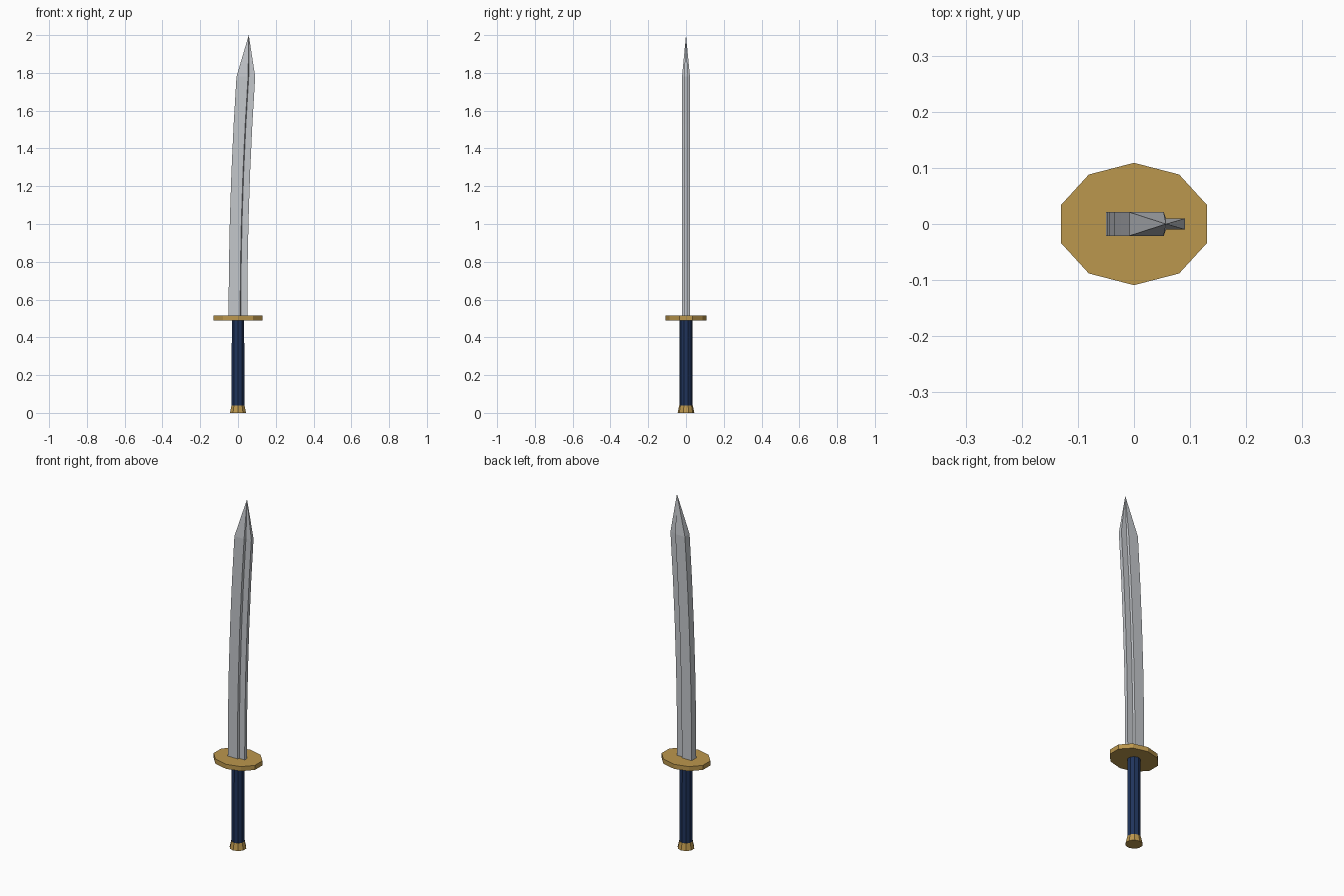
import bpy, bmesh, math

if "Cube" in bpy.data.objects:
    bpy.data.objects.remove(bpy.data.objects["Cube"])


def material(name, rgb):
    m = bpy.data.materials.new(name)
    m.diffuse_color = (*rgb, 1)
    m.use_nodes = True
    m.node_tree.nodes["Principled BSDF"].inputs["Base Color"].default_value = m.diffuse_color
    return m


gold = material("gold", (0.50, 0.31, 0.075))
navy = material("navy wrap", (0.014, 0.034, 0.105))
steel = material("steel", (0.55, 0.57, 0.60))


def loft(name, rings, mat, tip=None):
    """Skin a stack of equal-length rings, capped flat or brought to a point."""
    bm = bmesh.new()
    loops = [[bm.verts.new(p) for p in ring] for ring in rings]
    n = len(loops[0])
    for a, b in zip(loops, loops[1:]):
        for i in range(n):
            j = (i + 1) % n
            bm.faces.new((a[i], a[j], b[j], b[i]))
    bm.faces.new(loops[0][::-1])
    if tip:
        t = bm.verts.new(tip)
        for i in range(n):
            bm.faces.new((loops[-1][i], loops[-1][(i + 1) % n], t))
    else:
        bm.faces.new(loops[-1])
    bmesh.ops.recalc_face_normals(bm, faces=bm.faces[:])
    me = bpy.data.meshes.new(name)
    bm.to_mesh(me)
    bm.free()
    me.materials.append(mat)
    ob = bpy.data.objects.new(name, me)
    bpy.context.collection.objects.link(ob)
    return ob


def ring(rx, ry, z, sides=10):
    """Polygon with one corner on the y axis."""
    angles = [math.pi / 2 + 2 * math.pi * i / sides for i in range(sides)]
    return [(rx * math.cos(a), ry * math.sin(a), z) for a in angles]


# Pommel, grip and guard
loft("pommel", [ring(0.045, 0.044, 0), ring(0.036, 0.036, 0.04)], gold)
loft("grip", [ring(0.035, 0.034, 0.035), ring(0.035, 0.034, 0.28),
              ring(0.0345, 0.0335, 0.495)], navy)
loft("guard", [ring(0.137, 0.109, 0.49), ring(0.137, 0.109, 0.516)], gold)

# Blade: thick spine stepping down to a thinner cutting strip, curved towards +x
section = [(-0.05, -0.021), (0.011, -0.021), (0.015, -0.01), (0.049, -0.01),
           (0.049, 0.01), (0.015, 0.01), (0.011, 0.021), (-0.05, 0.021)]
rings = []
for k in range(6):
    t = k / 5
    rings.append([(x + 0.042 * t * t, y, 0.51 + 1.27 * t) for x, y in section])
loft("blade", rings, steel, tip=(0.057, 0, 2.0))
